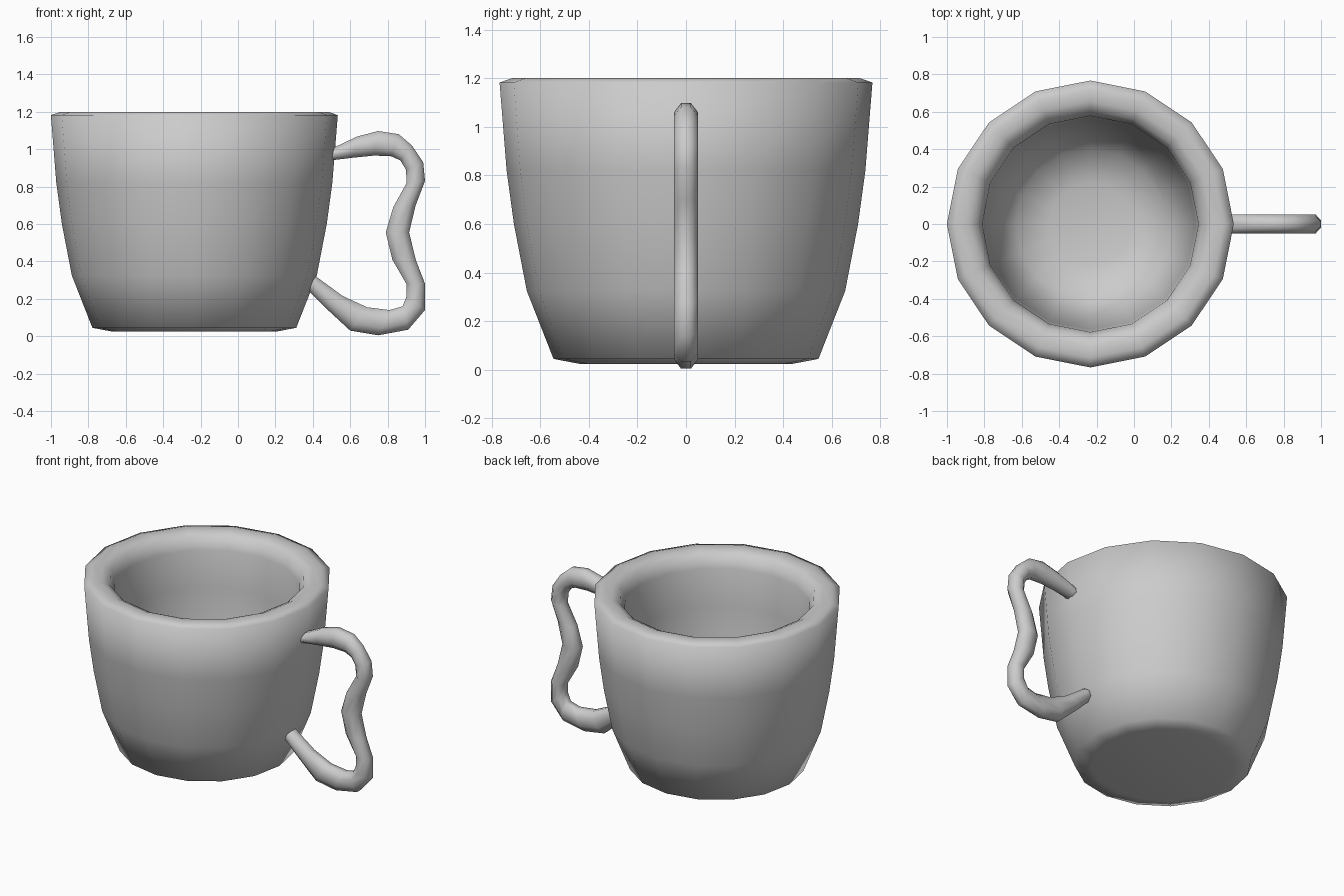
import bpy, math

if "Cube" in bpy.data.objects:
    bpy.data.objects.remove(bpy.data.objects["Cube"])

clay = bpy.data.materials.new("light grey ceramic")
clay.diffuse_color = (0.6, 0.6, 0.6, 1)
clay.use_nodes = True
clay.node_tree.nodes["Principled BSDF"].inputs["Base Color"].default_value = clay.diffuse_color


def make(name, verts, faces):
    mesh = bpy.data.meshes.new(name)
    mesh.from_pydata(verts, [], faces)
    mesh.materials.append(clay)
    mesh.polygons.foreach_set("use_smooth", [True] * len(mesh.polygons))
    mesh.update()
    obj = bpy.data.objects.new(name, mesh)
    bpy.context.collection.objects.link(obj)
    return obj


def bridge(rings, n):
    # Quads between successive rings, with a cap at both ends
    faces = [(r * n + i, r * n + (i + 1) % n, (r + 1) * n + (i + 1) % n, (r + 1) * n + i)
             for r in range(rings - 1) for i in range(n)]
    faces.append(tuple(reversed(range(n))))
    faces.append(tuple(range((rings - 1) * n, rings * n)))
    return faces


# Cup body: 16-sided lathe, (radius, z) from underside over the rim to the inner floor
SIDES, CX = 16, -0.2335
profile = [(0.44, 0.025), (0.545, 0.045), (0.655, 0.325), (0.708, 0.60), (0.738, 0.82),
           (0.767, 1.182), (0.715, 1.2), (0.655, 1.198), (0.607, 1.175), (0.578, 1.10),
           (0.565, 0.85), (0.545, 0.60), (0.495, 0.36), (0.40, 0.20), (0.22, 0.15)]
verts = [(CX + r * math.cos(2 * math.pi * i / SIDES), r * math.sin(2 * math.pi * i / SIDES), z)
         for r, z in profile for i in range(SIDES)]
make("cup_body", verts, bridge(len(profile), SIDES))

# Handle: each section spans an outer and an inner outline point (x, z)
sections = [((0.45, 0.965), (0.45, 0.925)), ((0.52, 1.012), (0.52, 0.943)),
            ((0.635, 1.067), (0.62, 0.955)), ((0.75, 1.097), (0.73, 0.966)),
            ((0.86, 1.08), (0.82, 0.962)), ((0.93, 1.02), (0.868, 0.94)),
            ((0.99, 0.93), (0.898, 0.89)), ((1.0, 0.83), (0.902, 0.82)),
            ((0.95, 0.70), (0.83, 0.69)), ((0.915, 0.555), (0.79, 0.555)),
            ((0.95, 0.41), (0.825, 0.41)), ((1.0, 0.28), (0.90, 0.28)),
            ((1.0, 0.14), (0.90, 0.21)), ((0.91, 0.035), (0.88, 0.16)),
            ((0.75, 0.005), (0.81, 0.14)), ((0.60, 0.03), (0.69, 0.155)),
            ((0.47, 0.15), (0.56, 0.215)), ((0.385, 0.235), (0.43, 0.31)),
            ((0.35, 0.275), (0.385, 0.335))]
N, HALF = 8, 0.05
verts = []
for (ox, oz), (ix, iz) in sections:
    for k in range(N):
        a = 2 * math.pi * (k + 0.5) / N
        c, s = math.cos(a) / math.cos(math.pi / N), math.sin(a) / math.cos(math.pi / N)
        verts.append(((ox + ix) / 2 + c * (ox - ix) / 2, -s * HALF,
                      (oz + iz) / 2 + c * (oz - iz) / 2))
handle = make("handle", verts, bridge(len(sections), N))

# Consistent outward normals
import bmesh
for obj in bpy.context.collection.objects:
    bm = bmesh.new()
    bm.from_mesh(obj.data)
    bmesh.ops.recalc_face_normals(bm, faces=bm.faces)
    bm.to_mesh(obj.data)
    bm.free()
